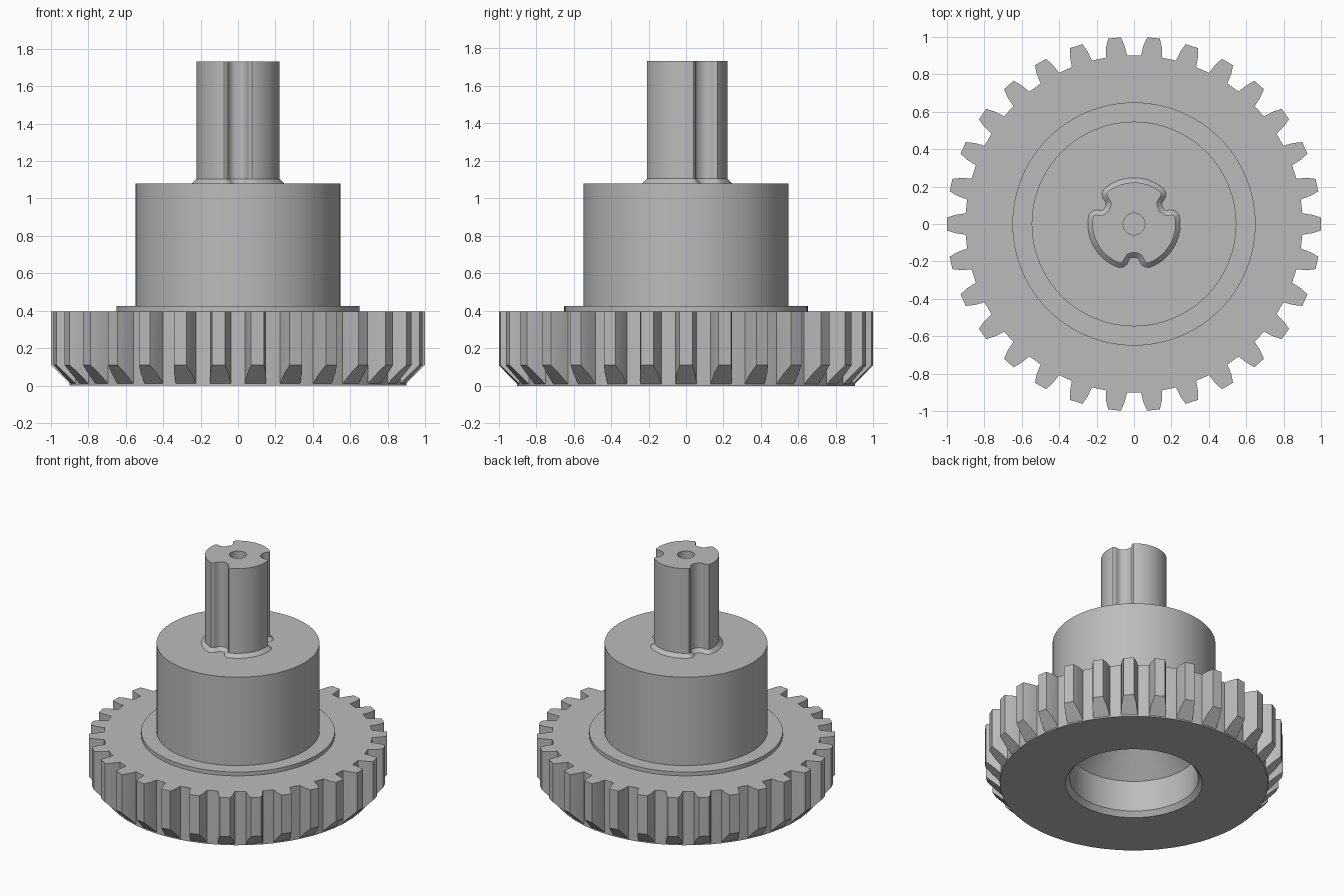
import bpy, bmesh
from math import sin, cos, pi, radians, atan2, hypot

cube = bpy.data.objects.get("Cube")
if cube:
    bpy.data.objects.remove(cube, do_unlink=True)

# Single plain grey material
GREY = (0.5, 0.5, 0.5, 1)
grey = bpy.data.materials.new("plain_grey")
grey.use_nodes = True
grey.diffuse_color = GREY
grey.node_tree.nodes["Principled BSDF"].inputs["Base Color"].default_value = GREY


def finish(bm, name):
    bmesh.ops.recalc_face_normals(bm, faces=bm.faces)
    mesh = bpy.data.meshes.new(name)
    bm.to_mesh(mesh)
    bm.free()
    mesh.materials.append(grey)
    obj = bpy.data.objects.new(name, mesh)
    bpy.context.collection.objects.link(obj)
    bpy.ops.object.select_all(action="DESELECT")
    obj.select_set(True)
    bpy.context.view_layer.objects.active = obj
    bpy.ops.object.shade_smooth_by_angle(angle=radians(30))


def ring(bm, points, z):
    return [bm.verts.new((x, y, z)) for x, y in points]


def circle(r, angles):
    return [(r * cos(a), r * sin(a)) for a in angles]


def bridge(bm, a, b):
    n = len(a)
    for i in range(n):
        j = (i + 1) % n
        bm.faces.new((a[i], a[j], b[j], b[i]))


def stack(bm, rings):
    for a, b in zip(rings, rings[1:]):
        bridge(bm, a, b)


# Gear ring: toothed rim, chamfered underside of each tooth, open bore
TEETH, ROOT, RIM_TOP, LIP = 30, 0.9, 0.397, 0.01
half_tooth = [(ROOT, 0.057), (0.955, 0.049), (1.0, 0.034)]
tooth = [(r, -w) for r, w in half_tooth] + [(r, w) for r, w in reversed(half_tooth)]
outline = []
for i in range(TEETH):
    a = 2 * pi * i / TEETH
    outline += [(r * cos(a) - w * sin(a), r * sin(a) + w * cos(a)) for r, w in tooth]

bm = bmesh.new()
upper = ring(bm, outline, RIM_TOP)
size = len(tooth)
lower = [bm.verts.new((x, y, LIP + tooth[i % size][0] - ROOT))
         for i, (x, y) in enumerate(outline)]
bridge(bm, lower, upper)
for i in range(0, len(lower), size):
    bm.faces.new(lower[i:i + size])
roots = [v for i, v in enumerate(lower) if i % size in (0, size - 1)]
root_xy = [(v.co.x, v.co.y) for v in roots]
root_angles = [atan2(y, x) for x, y in root_xy]
rim_angles = [atan2(y, x) for x, y in outline]
bottom = ring(bm, root_xy, 0)
stack(bm, [roots, bottom, ring(bm, circle(0.46, root_angles), 0),
           ring(bm, circle(0.432, root_angles), 0.035),
           ring(bm, circle(0.432, root_angles), 0.3)])
bridge(bm, upper, ring(bm, circle(0.432, rim_angles), RIM_TOP))
finish(bm, "gear_ring")

# Hub: flange and drum, with a conical recess closing the bore
SEGMENTS = 96
full_turn = [2 * pi * i / SEGMENTS for i in range(SEGMENTS)]
hub_profile = [(0.2, 0.5), (0.432, 0.264), (0.5, 0.264), (0.5, 0.3), (0.65, 0.3),
               (0.65, 0.425), (0.547, 0.425), (0.547, 1.08)]
bm = bmesh.new()
rings = [ring(bm, circle(r, full_turn), z) for r, z in hub_profile]
stack(bm, rings)
bm.faces.new(rings[0])
bm.faces.new(rings[-1])
finish(bm, "hub")

# Shaft: three rounded grooves, flared foot and a centre hole in the end
SHAFT_R, FLARE = 0.222, 0.025
half_groove = [(0.074, 0.209), (0.066, 0.207), (0.058, 0.2), (0.053, 0.19), (0.047, 0.177),
               (0.038, 0.165), (0.026, 0.158), (0.013, 0.154)]
groove = [(-w, r) for w, r in half_groove] + [(0, 0.153)] + \
         [(w, r) for w, r in reversed(half_groove)]
edge = atan2(*half_groove[0])
section = []
for k in range(3):
    a = -pi / 2 + k * 2 * pi / 3
    section += [(r * cos(a) - w * sin(a), r * sin(a) + w * cos(a)) for w, r in groove]
    span = 2 * pi / 3 - 2 * edge
    section += circle(SHAFT_R, [a + edge + span * i / 20 for i in range(1, 20)])

flared = []
for i, (x, y) in enumerate(section):
    px, py = section[i - 1]
    nx, ny = section[(i + 1) % len(section)]
    tx, ty = nx - px, ny - py
    d = hypot(tx, ty)
    flared.append((x + FLARE * ty / d, y - FLARE * tx / d))

hole = circle(0.058, [atan2(y, x) for x, y in section])
bm = bmesh.new()
rings = [ring(bm, pts, z) for pts, z in
         [(flared, 1.07), (flared, 1.08), (section, 1.105), (section, 1.733),
          (hole, 1.733), (hole, 1.5)]]
stack(bm, rings)
bm.faces.new(rings[0])
bm.faces.new(rings[-1])
finish(bm, "grooved_shaft")
